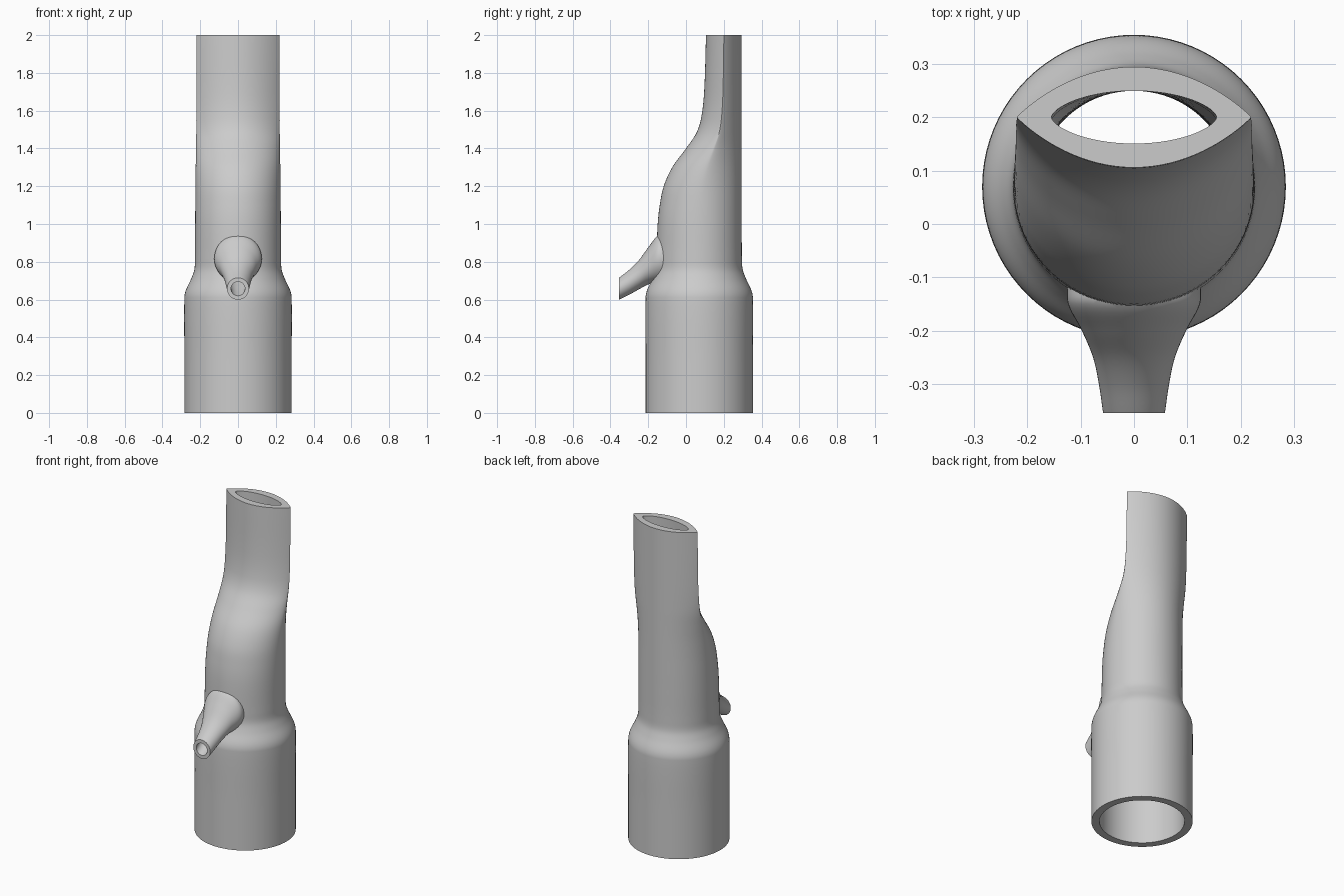
import bpy, bmesh, math
from mathutils import Vector

cube = bpy.data.objects.get("Cube")
if cube:
    bpy.data.objects.remove(cube, do_unlink=True)

grey = bpy.data.materials.new("plain grey")
grey.use_nodes = True
grey.diffuse_color = (0.6, 0.6, 0.6, 1)
grey.node_tree.nodes["Principled BSDF"].inputs["Base Color"].default_value = (0.6, 0.6, 0.6, 1)

SEGMENTS = 80


def smooth_rows(rows, steps):
    """Catmull-Rom interpolation through the rows of section values."""
    out = []
    for i in range(len(rows) - 1):
        a, b = rows[max(i - 1, 0)], rows[i]
        c, d = rows[i + 1], rows[min(i + 2, len(rows) - 1)]
        # parameterised by the first column, so uneven spacing stays smooth
        span = c[0] - b[0]
        for k in range(steps):
            t = k / steps
            h1, h2 = 2*t**3 - 3*t*t + 1, t**3 - 2*t*t + t
            h3, h4 = 3*t*t - 2*t**3, t**3 - t*t
            row = [b[0] + span * t]
            for j in range(1, len(b)):
                m1 = (c[j] - a[j]) / (c[0] - a[0]) * span
                m2 = (d[j] - b[j]) / (d[0] - b[0]) * span
                row.append(h1*b[j] + h2*m1 + h3*c[j] + h4*m2)
            out.append(row)
    return out + [list(rows[-1])]


def loft(name, rings):
    """Closed solid through a list of point rings."""
    bm = bmesh.new()
    loops = [[bm.verts.new(p) for p in ring] for ring in rings]
    for a, b in zip(loops, loops[1:]):
        for i in range(len(a)):
            j = (i + 1) % len(a)
            bm.faces.new((a[i], a[j], b[j], b[i]))
    bm.faces.new(loops[0][::-1])
    bm.faces.new(loops[-1])
    bmesh.ops.recalc_face_normals(bm, faces=bm.faces)
    mesh = bpy.data.meshes.new(name)
    bm.to_mesh(mesh)
    bm.free()
    mesh.materials.append(grey)
    obj = bpy.data.objects.new(name, mesh)
    bpy.context.collection.objects.link(obj)
    return obj


def body_ring(z, half_width, front, back, power):
    """Section that goes from an ellipse (power 1) to a pointed lens (power 2)."""
    mid, depth = (front + back) / 2, (back - front) / 2
    ring = []
    for i in range(SEGMENTS):
        t = math.tau * i / SEGMENTS
        s = math.sin(t)
        y = mid + depth * math.copysign(abs(s) ** power, s)
        ring.append(Vector((half_width * math.cos(t), y, z)))
    return ring


def spout_ring(y, centre_z, radius):
    return [Vector((radius * math.cos(math.tau * i / 48), y,
                    centre_z + radius * math.sin(math.tau * i / 48))) for i in range(48)]


# Body rows: height, half width, front, back, section power
body = [
    (0, .284, -.214, .354, 1), (.3, .284, -.214, .354, 1),
    (.61, .284, -.214, .354, 1), (.65, .276, -.206, .346, 1),
    (.71, .248, -.178, .318, 1), (.76, .231, -.161, .300, 1),
    (.82, .228, -.157, .296, 1), (1, .227, -.15, .295, 1),
    (1.1, .226, -.139, .295, 1.02), (1.2, .225, -.118, .295, 1.08),
    (1.3, .224, -.073, .295, 1.2), (1.4, .222, 0, .295, 1.4),
    (1.48, .221, .054, .295, 1.6), (1.56, .221, .08, .295, 1.75),
    (1.7, .22, .096, .295, 1.82), (2, .22, .106, .295, 1.85)]
rows = smooth_rows(body, 6)
tube = loft("mouthpiece_body", [body_ring(*r) for r in rows])

# Cavity follows the outside with a constant wall, ending in an oval mouth
inner = []
for z, w, f, b, p in rows:
    side = .045 + .02 * max(0, min(1, (z - 1.2) / .4))
    inner.append((z, w - side, f + .045, b - .045, 1 + (p - 1) * .3))
inner = [(-.05,) + inner[0][1:]] + inner + [(2.05,) + inner[-1][1:]]
cavity = loft("cavity_cutter", [body_ring(*r) for r in inner])

# Side spout rows: depth, centre height, radius
spout_rows = smooth_rows([
    (-.355, .657, .058), (-.3, .692, .066), (-.25, .731, .077),
    (-.2, .778, .098), (-.15, .814, .124), (-.11, .815, .125)], 6)
spout = loft("side_spout", [spout_ring(*r) for r in spout_rows])
bore_rows = [(y, z, r - .021 - .1 * (r - .058)) for y, z, r in spout_rows]
bore_rows = [(-.4,) + bore_rows[0][1:]] + bore_rows + [(-.03,) + bore_rows[-1][1:]]
bore = loft("bore_cutter", [spout_ring(*r) for r in bore_rows])

# Join the spout, then hollow out both passages
bpy.context.view_layer.objects.active = tube
for part, operation in ((spout, 'UNION'), (cavity, 'DIFFERENCE'), (bore, 'DIFFERENCE')):
    mod = tube.modifiers.new(part.name, 'BOOLEAN')
    mod.operation, mod.object, mod.solver = operation, part, 'EXACT'
    bpy.ops.object.modifier_apply(modifier=mod.name)
    bpy.data.objects.remove(part, do_unlink=True)

bpy.ops.object.select_all(action='DESELECT')
tube.select_set(True)
bpy.ops.object.shade_smooth_by_angle(angle=math.radians(35))
